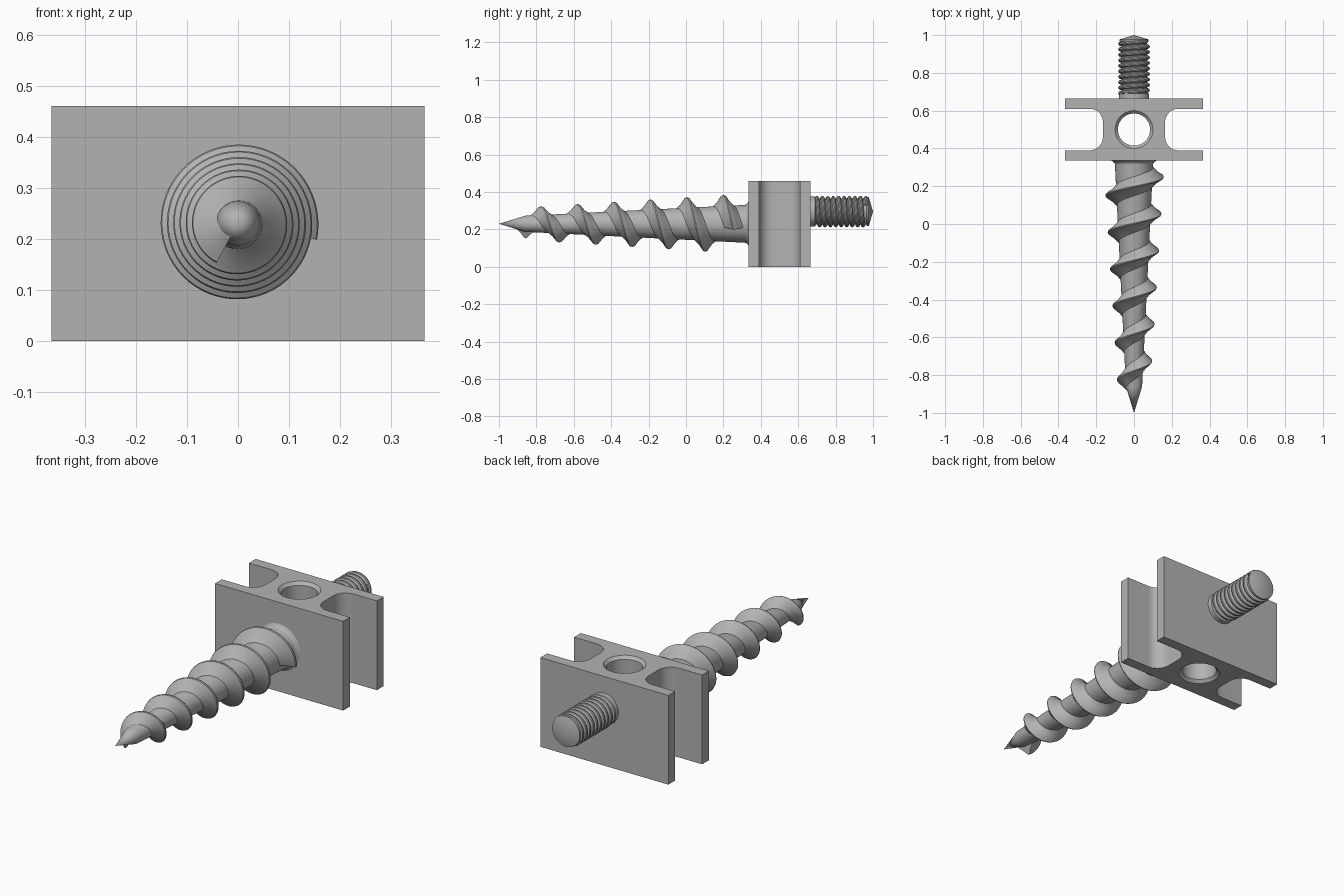
import bpy
import bmesh
from math import cos, sin, pi, radians

if "Cube" in bpy.data.objects:
    bpy.data.objects.remove(bpy.data.objects["Cube"])

steel = bpy.data.materials.new("grey_steel")
steel.use_nodes = True
COLOUR = (0.45, 0.45, 0.45, 1)
steel.diffuse_color = COLOUR
steel.node_tree.nodes["Principled BSDF"].inputs["Base Color"].default_value = COLOUR

SCREW_Z = 0.23
STUD_Z = 0.295
SIDES = 64


def make_object(name, bm, smooth=35):
    bmesh.ops.recalc_face_normals(bm, faces=bm.faces)
    mesh = bpy.data.meshes.new(name)
    bm.to_mesh(mesh)
    bm.free()
    mesh.materials.append(steel)
    obj = bpy.data.objects.new(name, mesh)
    bpy.context.collection.objects.link(obj)
    bpy.ops.object.select_all(action="DESELECT")
    obj.select_set(True)
    bpy.context.view_layer.objects.active = obj
    bpy.ops.object.shade_smooth_by_angle(angle=radians(smooth))
    return obj


def skin(bm, rings, closed=False):
    """Join successive rings of vertices with quads."""
    n = len(rings[0])
    pairs = list(zip(rings, rings[1:]))
    if closed:
        pairs.append((rings[-1], rings[0]))
    for a, b in pairs:
        for i in range(n):
            j = (i + 1) % n
            bm.faces.new((a[i], a[j], b[j], b[i]))


def lathe(name, profile, z):
    """Revolve (y, radius) points about the long axis."""
    bm = bmesh.new()
    rings = [[bm.verts.new((r * cos(2 * pi * i / SIDES), y, z + r * sin(2 * pi * i / SIDES)))
              for i in range(SIDES)] for y, r in profile]
    skin(bm, rings)
    bmesh.ops.remove_doubles(bm, verts=bm.verts, dist=1e-5)
    rims = [e for e in bm.edges if e.is_boundary]
    if rims:
        bmesh.ops.holes_fill(bm, edges=rims)
    return make_object(name, bm)


def helix(name, z, start, end, pitch, phase_y, section, root, crest, steps=SIDES):
    """Sweep a ridge; section holds (offset along axis, share of ridge height)."""
    bm = bmesh.new()
    count = int((end - start) / pitch * steps)
    rings = []
    for k in range(count + 1):
        y = start + (end - start) * k / count
        angle = pi / 2 - 2 * pi * (y - phase_y) / pitch
        ring = []
        for dy, share in section:
            low = root(y + dy) - 0.004
            r = low + (crest(y) - low) * share
            ring.append(bm.verts.new((r * cos(angle), y + dy, z + r * sin(angle))))
        rings.append(ring)
    skin(bm, rings)
    bm.faces.new(rings[0])
    bm.faces.new(rings[-1])
    return make_object(name, bm)


# Tapered screw shank with pointed tip and flared collar
def shank_radius(y):
    cone = max(0.006, (y + 1) * 0.31)
    return min(cone, 0.043 + (y + 0.86) * 0.049)


flare = [(0.34 - 0.025 * cos(a), 0.125 - 0.025 * sin(a))
         for a in (pi / 2 * (1 - t / 6) for t in range(7))]
flare = [(0.315 + 0.022 * (1 - cos(pi / 2 * t / 6)) ** 0.5,
          0.101 + 0.022 * (1 - cos(pi / 2 * t / 6))) for t in range(7)]
lathe("screw_shank", [(-1, 0), (-0.86, 0.043)] + flare + [(0.35, 0.123)], SCREW_Z)

# Coarse thread on the shank
helix("coarse_thread", SCREW_Z, -0.857, 0.255, 0.195, 0.2,
      [(-0.055, 0), (-0.025, 0.48), (-0.006, 0.96), (0, 1),
       (0.006, 0.96), (0.025, 0.48), (0.055, 0)],
      shank_radius, lambda y: 0.142 + 0.063 * y)

# Bracket block: two flanges joined by a web with rounded inner corners
def corner():
    """Quarter outline for +x, +y, measured from the block centre."""
    arc = [(0.235 - 0.07 * cos(a), 0.04 + 0.07 * sin(a))
           for a in (pi / 2 * t / 12 for t in range(13))]
    return arc + [(0.365, 0.11), (0.365, 0.165)]


q = corner()
outline = (q + [(-x, y) for x, y in reversed(q)]
           + [(-x, -y) for x, y in q] + [(x, -y) for x, y in reversed(q)])
bm = bmesh.new()
rings = [[bm.verts.new((x, 0.5 + y, z)) for x, y in outline] for z in (0, 0.46)]
skin(bm, rings)
for ring in rings:
    bm.faces.new(ring)
block = make_object("bracket_block", bm)

# Chamfered cross hole through the web
bm = bmesh.new()
rings = [[bm.verts.new((r * cos(2 * pi * i / SIDES), 0.5 + r * sin(2 * pi * i / SIDES), z))
          for i in range(SIDES)]
         for z, r in ((-0.01, 0.11), (0.015, 0.085), (0.445, 0.085), (0.47, 0.11))]
skin(bm, rings)
bm.faces.new(rings[0])
bm.faces.new(rings[-1])
cutter = make_object("hole_cutter", bm)
cut = block.modifiers.new("cross_hole", "BOOLEAN")
cut.operation = "DIFFERENCE"
cut.solver = "EXACT"
cut.object = cutter
bpy.context.view_layer.objects.active = block
bpy.ops.object.modifier_apply(modifier=cut.name)
bpy.data.objects.remove(cutter)
bpy.ops.object.select_all(action="DESELECT")
block.select_set(True)
bpy.ops.object.shade_smooth_by_angle(angle=radians(30))

# Machine stud with a shallow conical end
lathe("stud_core", [(0.65, 0.08), (0.69, 0.08), (0.695, 0.069), (0.965, 0.069),
                    (0.968, 0.078), (0.977, 0.078), (1, 0)], STUD_Z)

# Fine rounded thread on the stud
helix("fine_thread", STUD_Z, 0.69, 0.966, 0.029, 0.7,
      [(-0.0125, 0), (-0.011, 0.5), (-0.006, 0.9), (0, 1),
       (0.006, 0.9), (0.011, 0.5), (0.0125, 0)],
      lambda y: 0.069, lambda y: 0.084, 48)
